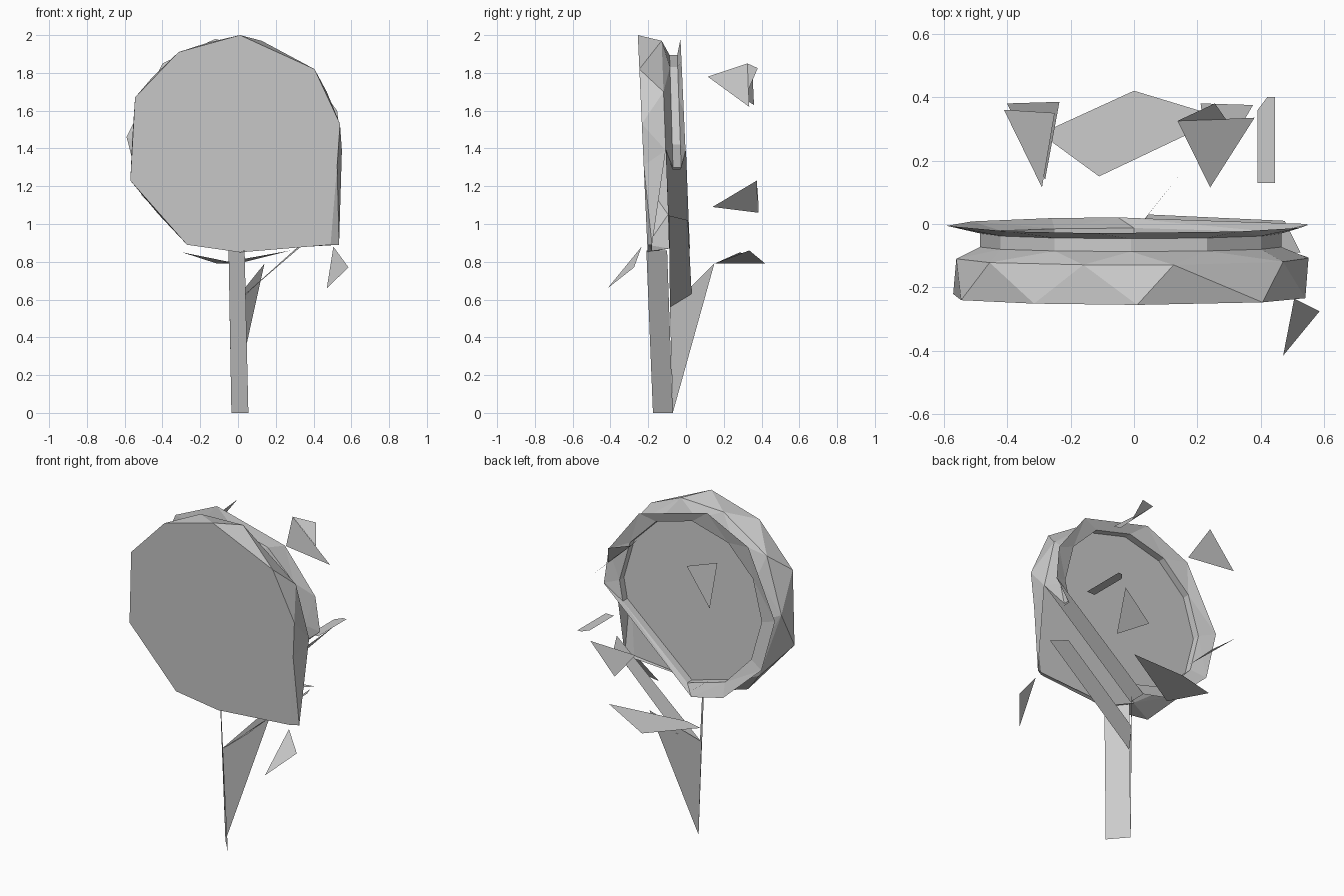
import bpy
import bmesh

default_cube = bpy.data.objects.get("Cube")
if default_cube:
    bpy.data.objects.remove(default_cube, do_unlink=True)

# One plain grey for everything
grey = bpy.data.materials.new("plain_grey")
grey.use_nodes = True
colour = (0.6, 0.6, 0.6, 1)
grey.diffuse_color = colour
grey.node_tree.nodes["Principled BSDF"].inputs["Base Color"].default_value = colour


def finish(name, bm):
    """Turn a bmesh into a flat shaded object."""
    bmesh.ops.recalc_face_normals(bm, faces=bm.faces)
    mesh = bpy.data.meshes.new(name)
    bm.to_mesh(mesh)
    bm.free()
    mesh.materials.append(grey)
    obj = bpy.data.objects.new(name, mesh)
    bpy.context.collection.objects.link(obj)
    return obj


def plate(name, *points):
    """A single thin polygon."""
    bm = bmesh.new()
    bm.faces.new([bm.verts.new(p) for p in points])
    return finish(name, bm)


def tilted_loop(bm, outline, top_y, slope):
    """Place an (x, z) outline on a plane that leans forward at the top."""
    return [bm.verts.new((x, top_y + slope * (2 - z), z)) for x, z in outline]


def loop_edges(bm, verts):
    """Edges that close a ring of vertices."""
    pairs = zip(verts, verts[1:] + verts[:1])
    return [bm.edges.get(pair) or bm.edges.new(pair) for pair in pairs]


def bridge(bm, first, second):
    bmesh.ops.bridge_loops(bm, edges=loop_edges(bm, first) + loop_edges(bm, second))


# Outlines, clockwise from the top
front_outline = [(0.01, 2), (0.405, 1.82), (0.54, 1.53), (0.525, 1.31), (0.49, 0.89),
                 (0.01, 0.85), (-0.27, 0.89), (-0.57, 1.23), (-0.545, 1.67), (-0.315, 1.91)]
rim_outline = [(0.125, 1.97), (0.47, 1.7), (0.55, 1.39), (0.535, 0.89), (0.03, 0.86),
               (-0.07, 0.87), (-0.42, 1.05), (-0.56, 1.45), (-0.455, 1.775), (-0.16, 1.96)]
neck_outline = [(-0.01, 1.895), (0.23, 1.83), (0.4, 1.66), (0.465, 1.42), (0.44, 1.3),
                (0, 0.93), (-0.25, 1), (-0.42, 1.18), (-0.485, 1.42), (-0.42, 1.66),
                (-0.25, 1.83)]
flare_outline = [(-0.12, 1.98), (0.33, 1.86), (0.525, 1.6), (0.55, 1.39), (-0.05, 0.87),
                 (-0.26, 0.92), (-0.51, 1.15), (-0.59, 1.46), (-0.4, 1.85)]

# Front disc with its faceted side wall, thin and open at the lower corner
bm = bmesh.new()
front = tilted_loop(bm, front_outline, -0.255, 0.045)
rim = tilted_loop(bm, rim_outline, -0.13, 0.037)
for corner in rim[3:5]:
    corner.co.y = -0.18
bm.faces.new(front)
for i in range(len(front)):
    j = (i + 1) % len(front)
    bm.faces.new((front[i], front[j], rim[i]))
    bm.faces.new((rim[i], front[j], rim[j]))
finish("front_disc", bm)

# Back of the rim, stepping in to the neck along the cut side
bm = bmesh.new()
rim = tilted_loop(bm, rim_outline[:3] + rim_outline[5:], -0.13, 0.037)
bridge(bm, rim, tilted_loop(bm, neck_outline, -0.09, 0.03))
finish("rim_back", bm)

# Recessed back panel and neck wall
bm = bmesh.new()
panel = tilted_loop(bm, neck_outline, -0.09, 0.03)
neck = tilted_loop(bm, neck_outline, -0.05, 0.035)
bm.faces.new(panel)
for i in range(len(panel)):
    j = (i + 1) % len(panel)
    bm.faces.new((panel[i], panel[j], neck[j], neck[i]))
finish("back_panel", bm)

# Outward flare around the neck
bm = bmesh.new()
neck = tilted_loop(bm, neck_outline, -0.05, 0.035)
bridge(bm, neck, tilted_loop(bm, flare_outline, -0.03, 0.045))
finish("back_flare", bm)

# Straight plate closing the cut side, notched where the neck starts
plate("cut_side_plate", (0.55, -0.105, 1.39), (0.44, -0.07, 1.29), (0.44, -0.03, 1.29),
      (0.55, 0, 1.39), (-0.05, 0.02, 0.87), (-0.05, -0.09, 0.87))

# Post, a single upright strip, with its triangular brace
plate("post", (-0.035, -0.07, 0), (0.055, -0.175, 0),
      (0.035, -0.21, 0.86), (-0.05, -0.1, 0.86))
plate("post_brace", (-0.035, -0.07, 0), (0.14, 0.15, 0.79), (-0.045, -0.085, 0.56))

# Loose slanted strip under the disc
plate("slanted_strip", (0.475, 0.01, 1.02), (0.525, -0.09, 1.045),
      (-0.04, -0.085, 0.56), (0.045, 0.03, 0.63))

# Floating shards
plate("front_shard", (0.505, -0.235, 0.88), (0.585, -0.275, 0.77), (0.47, -0.415, 0.66))
plate("low_back_shard", (0, 0.42, 0.79), (0.28, 0.335, 0.86),
      (-0.11, 0.15, 0.79), (-0.295, 0.285, 0.85))
plate("upper_right_shard", (-0.29, 0.115, 1.78), (-0.41, 0.36, 1.63), (-0.25, 0.35, 1.84))
plate("middle_right_shard", (-0.4, 0.38, 1.19), (-0.235, 0.385, 1.06), (-0.28, 0.14, 1.09))
plate("middle_left_shard", (0.24, 0.14, 1.09), (0.375, 0.375, 1.23), (0.21, 0.38, 1.06))
plate("flat_left_shard", (0.39, 0.13, 1.285), (0.445, 0.13, 1.285),
      (0.445, 0.4, 1.285), (0.42, 0.4, 1.285), (0.39, 0.36, 1.285))
plate("upper_left_shard", (0.24, 0.115, 1.78), (0.38, 0.335, 1.62), (0.137, 0.325, 1.85))
plate("upper_left_shard_flap", (0.137, 0.325, 1.85), (0.255, 0.38, 1.825), (0.29, 0.33, 1.71))
